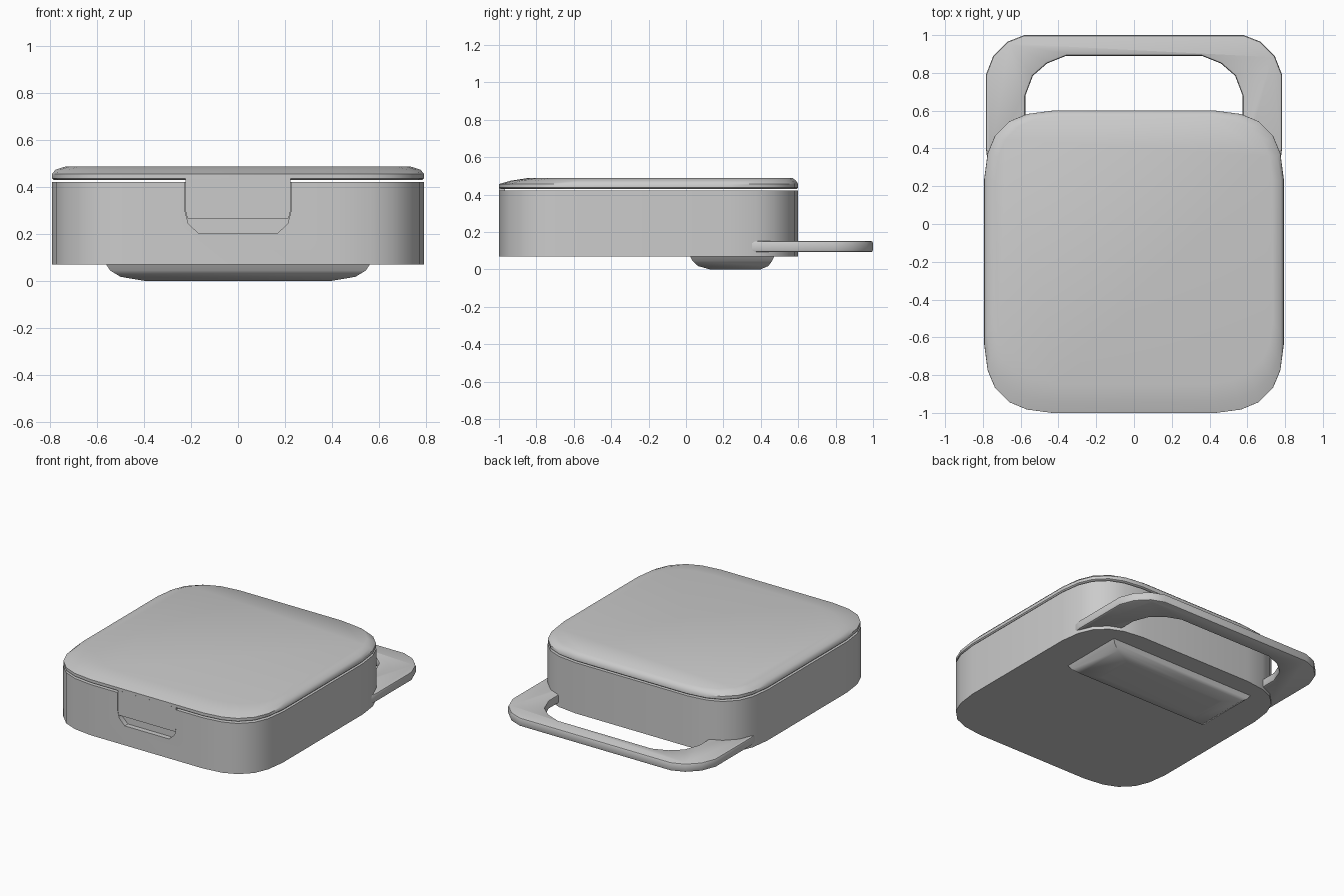
import bpy, bmesh
from math import radians

if "Cube" in bpy.data.objects:
    bpy.data.objects.remove(bpy.data.objects["Cube"])


def make(name, verts, faces):
    mesh = bpy.data.meshes.new(name)
    mesh.from_pydata(verts, [], faces)
    bm = bmesh.new()
    bm.from_mesh(mesh)
    bmesh.ops.recalc_face_normals(bm, faces=bm.faces)
    bm.to_mesh(mesh)
    bm.free()
    ob = bpy.data.objects.new(name, mesh)
    bpy.context.collection.objects.link(ob)
    return ob


def loft(name, rings):
    n = len(rings[0])
    verts = [v for r in rings for v in r]
    faces = [[k * n + i, k * n + (i + 1) % n, (k + 1) * n + (i + 1) % n, (k + 1) * n + i]
             for k in range(len(rings) - 1) for i in range(n)]
    faces += [list(range(n))[::-1], [(len(rings) - 1) * n + i for i in range(n)]]
    return make(name, verts, faces)


def activate(ob):
    bpy.ops.object.select_all(action='DESELECT')
    ob.select_set(True)
    bpy.context.view_layer.objects.active = ob


def finish(ob, angle=35):
    activate(ob)
    for m in list(ob.modifiers):
        bpy.ops.object.modifier_apply(modifier=m.name)
    bpy.ops.object.shade_smooth_by_angle(angle=radians(angle))


# Soft corner shape, given as insets from the square corner
CORNER = [(0, .36), (.018, .225), (.057, .132), (.132, .057), (.225, .018), (.36, 0)]


def soft_rect(hx, y0, y1, z, s=1):
    br = [(hx - a * s, y1 - b * s, z) for a, b in CORNER]
    fr = [(hx - a * s, y0 + b * s, z) for a, b in CORNER[::-1]]
    right = fr + br
    return right + [(-x, y, z) for x, y, z in right[::-1]]


def mirrored(half):
    return half + [(-x, y) for x, y in half[::-1]]


# Main case
body = loft("case_body", [soft_rect(.793, -1, .6, z) for z in (.07, .422)])

# Recess for the latch and finger scoop
notch = mirrored([(.225, .5), (.225, .295), (.212, .245), (.17, .205)])
cutter = loft("latch_cutter", [[(x, y, z) for x, z in notch] for y in (-1.1, -.965)])
cutter.hide_render = True
cut = body.modifiers.new("recess", 'BOOLEAN')
cut.object = cutter
cut.solver = 'EXACT'
finish(body)
bpy.data.objects.remove(cutter)

# Lid with a wide slope along the front
lid = loft("lid", [
    soft_rect(.785, -.99, .592, .43),
    soft_rect(.792, -1, .6, .437),
    soft_rect(.792, -1, .6, .457),
    soft_rect(.778, -.94, .588, .474),
    soft_rect(.735, -.85, .572, .488, .95)])
finish(lid, 40)

# Latch tab hanging from the lid
tab = mirrored([(.223, .45), (.223, .295), (.216, .267)])
finish(loft("latch_tab", [[(x, y, z) for x, z in tab] for y in (-.999, -.967)]))

# Carry loop at the back
outer = [(.775, .33), (.784, .4), (.784, .79), (.745, .89), (.67, .965), (.58, 1)]
inner = [(.36, .89), (.46, .85), (.535, .785), (.575, .68), (.575, .45), (.575, .33)]
loop = outer + [(-x, y) for x, y in outer[::-1]] + [(-x, y) for x, y in inner] + inner[::-1]
# the inner edge runs left end -> left arch -> right arch -> right end
n = len(outer)
loop = outer + [(-x, y) for x, y in outer[::-1]] + [(-x, y) for x, y in inner[::-1]] + inner
handle = loft("carry_loop", [[(x, y, z) for x, y in loop] for z in (.092, .152)])
bev = handle.modifiers.new("soft_edge", 'BEVEL')
bev.width = .012
bev.segments = 2
bev.limit_method = 'ANGLE'
bev.angle_limit = radians(50)
finish(handle, 40)

# Raised pad underneath
pad = [[(-x, y0, z), (x, y0, z), (x, y1, z), (-x, y1, z)] for x, y0, y1, z in (
    (.565, .02, .475, .075), (.545, .035, .46, .045), (.5, .065, .44, .018),
    (.40, .125, .40, .001), (.38, .14, .385, 0))]
finish(loft("base_pad", pad), 45)
